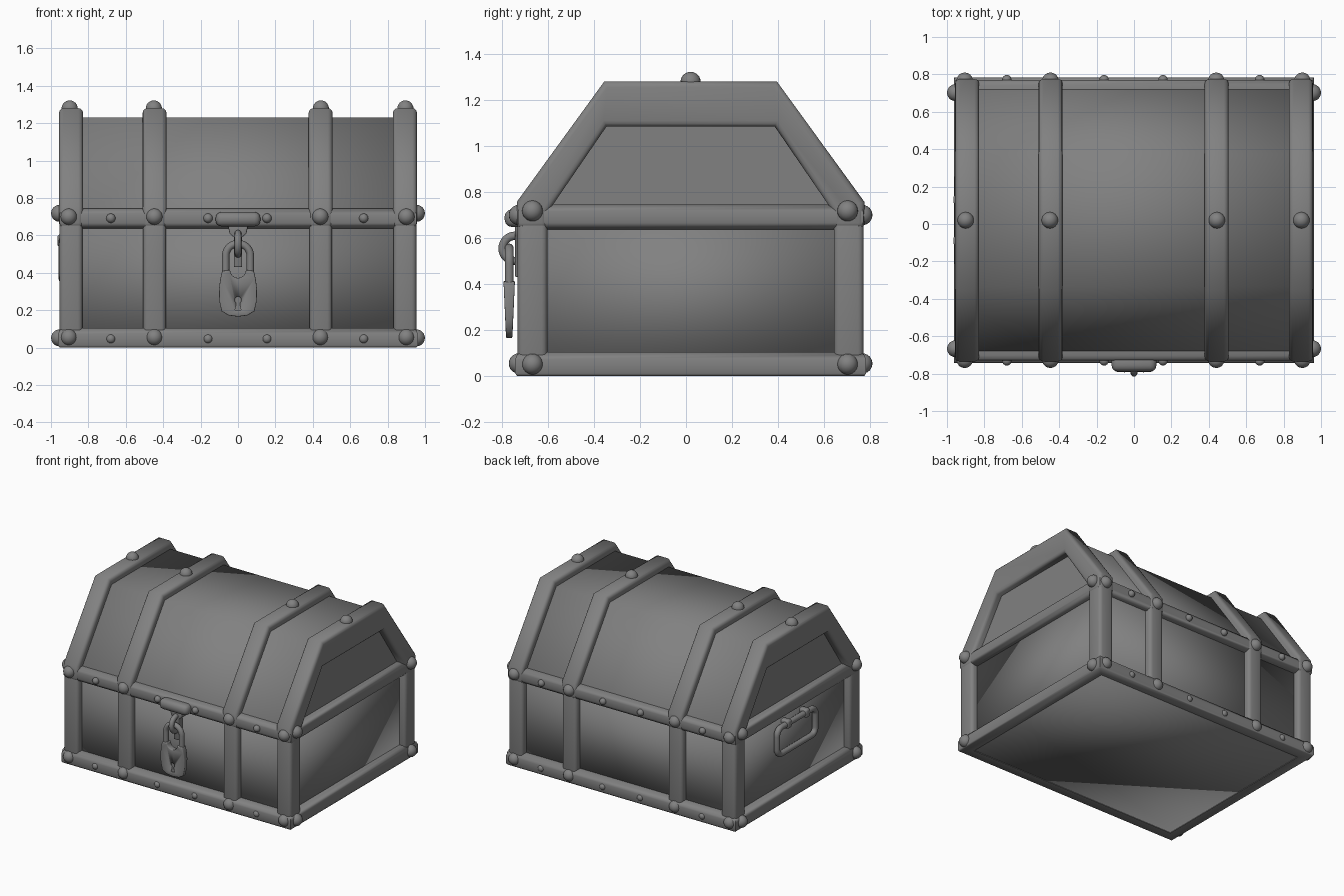
import bpy, bmesh, math
from mathutils import Vector

if "Cube" in bpy.data.objects:
    bpy.data.objects.remove(bpy.data.objects["Cube"])

CY = 0.02  # chest body is centred slightly behind the lock
iron = bpy.data.materials.new("dark_grey")
iron.diffuse_color = (0.22, 0.22, 0.22, 1)
iron.use_nodes = True
iron.node_tree.nodes["Principled BSDF"].inputs["Base Color"].default_value = iron.diffuse_color


def finish(name, bm, bev=0.0, seg=3, sharp=65):
    bmesh.ops.recalc_face_normals(bm, faces=bm.faces)
    if bev:
        edges = [e for e in bm.edges if e.calc_face_angle(0) > math.radians(60)]
        bmesh.ops.bevel(bm, geom=edges, offset=bev, segments=seg, profile=0.5,
                        affect='EDGES', clamp_overlap=True)
    for f in bm.faces:
        f.smooth = True
    for e in bm.edges:
        e.smooth = e.calc_face_angle(0) < math.radians(sharp)
    me = bpy.data.meshes.new(name)
    bm.to_mesh(me)
    bm.free()
    me.materials.clear()
    me.materials.append(iron)
    ob = bpy.data.objects.new(name, me)
    bpy.context.collection.objects.link(ob)
    return ob


def prism(name, pts, a, b, axis, bev=0.0, seg=3, sharp=65):
    """Extrude a profile from a to b; axis 'x' takes (y, z), axis 'y' takes (x, z)."""
    bm = bmesh.new()
    place = (lambda p, t: (t, p[0], p[1])) if axis == 'x' else (lambda p, t: (p[0], t, p[1]))
    f = bm.faces.new([bm.verts.new(place(p, a)) for p in pts])
    new = bmesh.ops.extrude_face_region(bm, geom=[f])['geom']
    d = Vector(place((0, 0), b - a))
    bmesh.ops.translate(bm, vec=d, verts=[v for v in new if isinstance(v, bmesh.types.BMVert)])
    if len(bm.faces) == len(pts) + 1:  # keep the starting cap so the solid is closed
        bm.faces.new([v for v in bm.verts][:len(pts)])
    return finish(name, bm, bev, seg, sharp)


def box(name, x0, x1, y0, y1, z0, z1, bev=0.0, sharp=65):
    return prism(name, [(y0, z0), (y1, z0), (y1, z1), (y0, z1)], x0, x1, 'x', bev, 3, sharp)


def frame(name, hx, hy, profile):
    """Mitred rectangular band: profile is a list of (inset, z)."""
    bm = bmesh.new()
    loops = [[bm.verts.new((sx * (hx - i), CY + sy * (hy - i), z))
              for sx, sy in ((-1, -1), (1, -1), (1, 1), (-1, 1))] for i, z in profile]
    for a, b in zip(loops, loops[1:] + loops[:1]):
        for k in range(4):
            j = (k + 1) % 4
            bm.faces.new((a[k], a[j], b[j], b[k]))
    return finish(name, bm)


def rivet(name, loc, r):
    bm = bmesh.new()
    bmesh.ops.create_uvsphere(bm, u_segments=18, v_segments=12, radius=r)
    bmesh.ops.translate(bm, vec=loc, verts=bm.verts)
    return finish(name, bm)


def tube(name, pts, r, cyclic=False):
    cu = bpy.data.curves.new(name, 'CURVE')
    cu.dimensions = '3D'
    cu.bevel_depth, cu.bevel_resolution, cu.use_fill_caps = r, 3, True
    sp = cu.splines.new('POLY')
    sp.points.add(len(pts) - 1)
    for p, co in zip(sp.points, pts):
        p.co = (*co, 1)
    sp.use_cyclic_u = cyclic
    tmp = bpy.data.objects.new(name + "_path", cu)
    bpy.context.collection.objects.link(tmp)
    me = bpy.data.meshes.new_from_object(tmp)
    bpy.data.objects.remove(tmp)
    bm = bmesh.new()
    bm.from_mesh(me)
    return finish(name, bm)


def arc(cx, cy, r, a0, a1, n):
    return [(cx + r * math.cos(math.radians(a0 + (a1 - a0) * i / n)),
             cy + r * math.sin(math.radians(a0 + (a1 - a0) * i / n))) for i in range(n + 1)]


def sym(half):
    """Mirror a (distance, z) half profile about the chest's middle."""
    return [(CY - d, z) for d, z in half] + [(CY + d, z) for d, z in reversed(half)]


# body and lid, shaded smooth all over, with flat lid ends
lid_half = [(0.70, 0.69), (0.70, 0.745), (0.352, 1.23)]
box("chest_body", -0.905, 0.905, CY - 0.705, CY + 0.705, 0.004, 0.70, 0, 180)
prism("lid", sym(lid_half), -0.895, 0.895, 'x', 0, 3, 180)
for name, x in (("left", -0.9), ("right", 0.88)):
    prism(f"lid_end_{name}", sym([(d - 0.02, z - 0.02) for d, z in lid_half]), x, x + 0.02, 'x')

# arched lid straps and the vertical straps under them
outer = sym([(0.755, 0.64), (0.755, 0.757), (0.375, 1.28)])
inner = sym([(0.622, 0.64), (0.622, 0.71), (0.365, 1.085)])
for i, (x0, x1) in enumerate([(-0.957, -0.828), (-0.51, -0.382), (0.378, 0.506), (0.828, 0.957)]):
    prism(f"lid_strap_{i}", outer + inner[::-1], x0, x1, 'x', 0.025)
    for side, s in (("front", -1), ("back", 1)):
        y0, y1 = sorted((CY + s * 0.752, CY + s * 0.622))
        box(f"{side}_strap_{i}", x0 + 0.003, x1 - 0.003, y0, y1, 0.02, 0.70, 0.025)

# horizontal bands around the base and the lid seam
frame("base_band", 0.962, 0.762, [(0.08, 0.0), (0.008, 0.0), (0, 0.012), (0, 0.072),
                                  (0.008, 0.092), (0.028, 0.106), (0.08, 0.106)])
frame("seam_band", 0.954, 0.75, [(0.08, 0.637), (0.028, 0.637), (0.008, 0.648), (0, 0.667),
                                 (0, 0.715), (0.008, 0.734), (0.028, 0.745), (0.08, 0.745)])

# rivets
for x in (-0.9, -0.45, 0.443, 0.895):
    rivet("top_rivet", (x, CY, 1.278), 0.044)
for zf, zs in ((0.055, 0.052), (0.70, 0.718)):
    for s in (-1, 1):
        for x in (-0.905, -0.447, 0.44, 0.9):
            rivet("strap_rivet", (x, CY + s * 0.746, zf), 0.044)
        for x in (-0.68, -0.16, 0.155, 0.672):
            rivet("small_rivet", (x, CY + s * 0.752, zf - 0.008), 0.025)
        for y in (-0.667, 0.702):
            rivet("side_rivet", (s * 0.955, y, zs), 0.045)

# hasp
box("hasp_hinge", -0.12, 0.12, -0.788, -0.70, 0.648, 0.725, 0.032)
prism("hasp_plate", [(-0.055, 0.66), (-0.045, 0.61), (-0.022, 0.59), (-0.022, 0.43),
                     (0.022, 0.43), (0.022, 0.59), (0.045, 0.61), (0.055, 0.66)],
      -0.742, -0.69, 'y', 0.006, 2)
tube("hasp_staple", [(0, y, z) for y, z in arc(-0.742, 0.555, 0.055, 70, 290, 20)], 0.019)

# padlock shackle
LY = -0.768
shackle = [(-0.066, 0.36), (-0.066, 0.42)] + arc(0, 0.49, 0.066, 180, 0, 20) + [(0.066, 0.42), (0.066, 0.36)]
tube("padlock_shackle", [(x, LY, z) for x, z in shackle], 0.02)

# padlock body with keyhole, thinner toward the bottom
body = arc(0, 0.415, 0.042, 180, 360, 12) + [
    (0.085, 0.41), (0.094, 0.37), (0.101, 0.32), (0.1, 0.25), (0.088, 0.195), (0.05, 0.172),
    (0, 0.166), (-0.05, 0.172), (-0.088, 0.195), (-0.1, 0.25), (-0.101, 0.32),
    (-0.094, 0.37), (-0.085, 0.41)]
lock = prism("padlock_body", body, LY - 0.025, LY + 0.025, 'y', 0.006, 2)
for v in lock.data.vertices:
    v.co.y = LY + (v.co.y - LY) * (0.55 + 0.45 * (v.co.z - 0.166) / 0.25)
key = arc(0, 0.255, 0.018, -60, 240, 14) + [(-0.016, 0.2), (0.016, 0.2)]
cutter = prism("keyhole_cutter", key, -0.85, LY - 0.006, 'y')
cutter.hide_render = True
cutter.hide_set(True)
cut = lock.modifiers.new("keyhole", 'BOOLEAN')
cut.operation, cut.object, cut.solver = 'DIFFERENCE', cutter, 'EXACT'

# carrying handle on the left end
HX, HZ = -0.938, 0.47
ring = (arc(CY + 0.18, HZ + 0.05, 0.05, 0, 90, 6) + arc(CY - 0.18, HZ + 0.05, 0.05, 90, 180, 6)
        + arc(CY - 0.18, HZ - 0.05, 0.05, 180, 270, 6) + arc(CY + 0.18, HZ - 0.05, 0.05, 270, 360, 6))
tube("side_handle", [(HX, y, z) for y, z in ring], 0.022, True)
for s in (-1, 1):
    y = CY + s * 0.11
    box("handle_bracket", -0.966, -0.89, y - 0.025, y + 0.025, 0.54, 0.605, 0.015)
